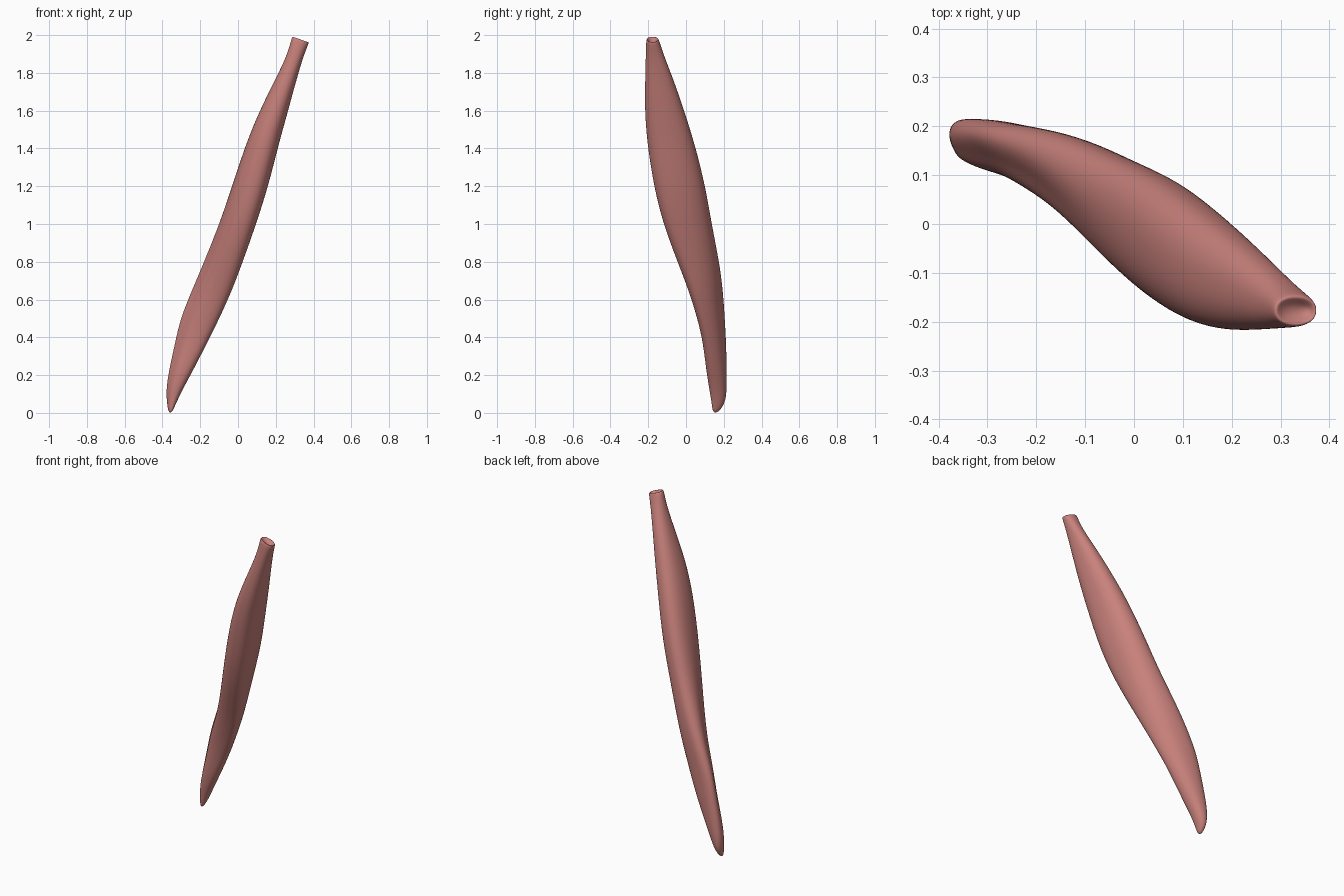
import bpy, bmesh, math

if "Cube" in bpy.data.objects:
    bpy.data.objects.remove(bpy.data.objects["Cube"], do_unlink=True)

SIDES = 24

# Cross-sections: height, x min, x max, y min, y max, skew, groove depth
SECTIONS = [
    (0.00, -.368, -.350, .142, .168, -.2, 0),
    (0.05, -.376, -.328, .136, .208, -.2, .05),
    (0.12, -.382, -.295, .124, .216, -.2, .12),
    (0.23, -.366, -.235, .106, .216, -.3, .15),
    (0.37, -.335, -.163, .090, .213, -.4, .15),
    (0.50, -.308, -.098, .060, .206, -.5, .15),
    (0.65, -.246, -.030, .013, .196, -.5, .18),
    (0.80, -.182, .026, -.046, .177, -.45, .15),
    (1.00, -.100, .097, -.122, .137, -.35, .06),
    (1.20, -.032, .161, -.172, .104, -.25, 0),
    (1.43, .043, .218, -.207, .046, -.15, 0),
    (1.60, .114, .266, -.219, -.009, -.1, 0),
    (1.75, .189, .306, -.217, -.060, -.1, 0),
    (1.90, .264, .350, -.213, -.120, 0, 0),
    (1.98, .286, .378, -.211, -.144, 0, 0),
]


def soften(v):
    """Fuller than a plain ellipse."""
    return math.copysign(abs(v) ** 0.9, v)


def section_ring(bm, z, x0, x1, y0, y1, skew, groove, tilt=0.0):
    cx, cy, hx, hy = (x0 + x1) / 2, (y0 + y1) / 2, (x1 - x0) / 2, (y1 - y0) / 2
    phase = math.asin(skew)
    ring = []
    for i in range(SIDES):
        t = math.tau * i / SIDES
        dent = 1 - groove * math.exp(-((t - math.radians(215)) / 0.4) ** 2)
        u, v = soften(math.cos(t)) * dent, soften(math.sin(t + phase)) * dent
        ring.append(bm.verts.new((cx + hx * u, cy + hy * v, z - tilt * u)))
    return ring


def bridge(bm, a, b):
    for i in range(SIDES):
        j = (i + 1) % SIDES
        bm.faces.new((a[i], a[j], b[j], b[i]))


# Muscle belly lofted from the lower tip to the slanted upper rim
bm = bmesh.new()
rings = [section_ring(bm, *s) for s in SECTIONS[:-1]]
rim = SECTIONS[-1]
rings.append(section_ring(bm, *rim, tilt=0.018))

# Hollow upper end
z, x0, x1, y0, y1 = rim[:5]
for inset, drop in ((0.008, 0.003), (0.024, 0.022)):
    rings.append(section_ring(bm, z - drop, x0 + inset, x1 - inset,
                              y0 + inset, y1 - inset, 0, 0, tilt=0.012))
for a, b in zip(rings, rings[1:]):
    bridge(bm, a, b)
bm.faces.new(list(reversed(rings[0])))
bm.faces.new(rings[-1])
bmesh.ops.recalc_face_normals(bm, faces=bm.faces)

mesh = bpy.data.meshes.new("muscle_belly")
bm.to_mesh(mesh)
bm.free()
muscle = bpy.data.objects.new("muscle_belly", mesh)
bpy.context.collection.objects.link(muscle)
mesh.shade_smooth()

sub = muscle.modifiers.new("smooth_surface", "SUBSURF")
sub.levels = sub.render_levels = 2

# Muted red tissue
colour = (0.58, 0.22, 0.20, 1)
mat = bpy.data.materials.new("muscle_red")
mat.use_nodes = True
mat.diffuse_color = colour
bsdf = mat.node_tree.nodes["Principled BSDF"]
bsdf.inputs["Base Color"].default_value = colour
bsdf.inputs["Roughness"].default_value = 0.6
mesh.materials.append(mat)
